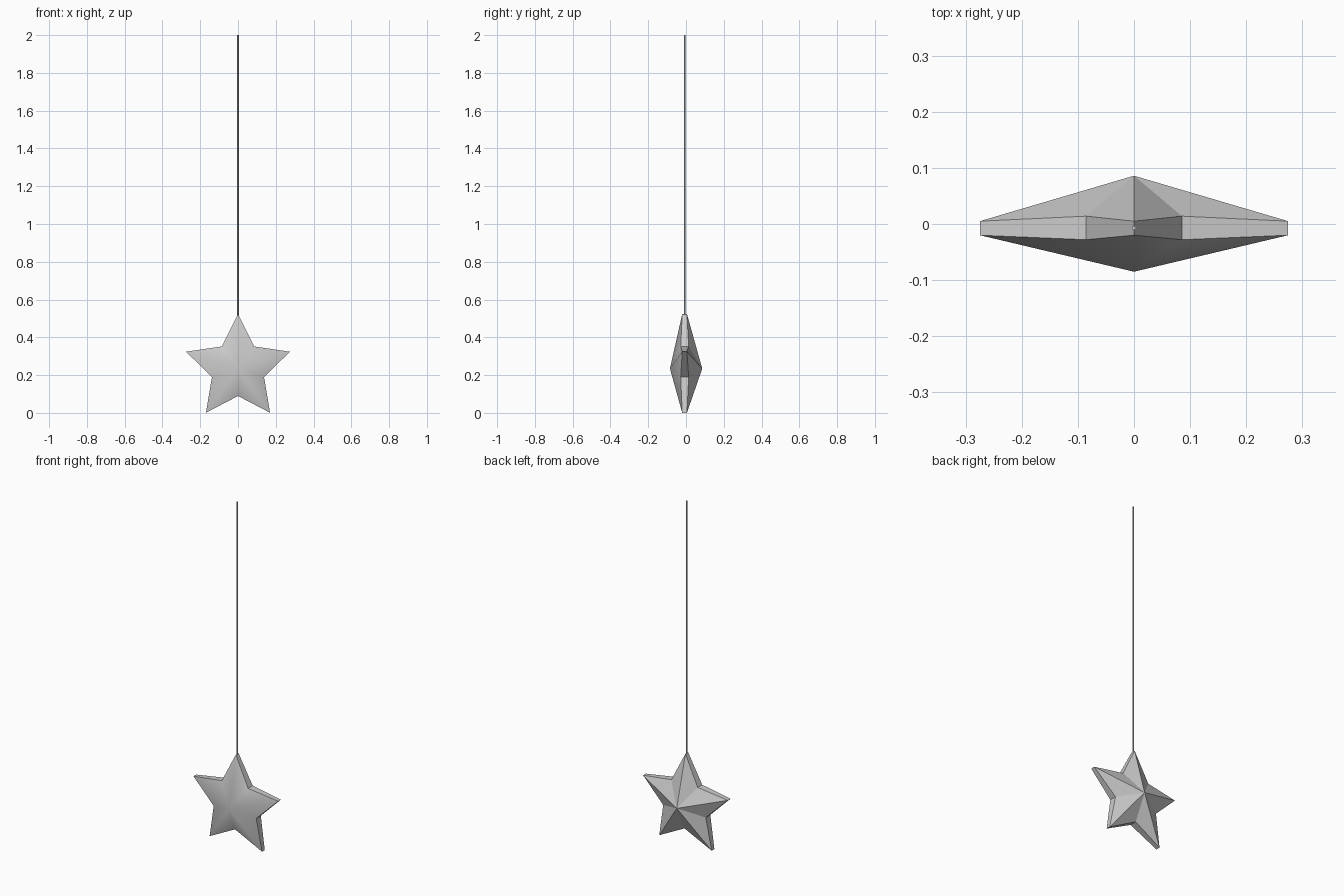
import bpy, bmesh
from math import sin, cos, pi

if "Cube" in bpy.data.objects:
    bpy.data.objects.remove(bpy.data.objects["Cube"])

CZ, R_TIP, R_IN = 0.2345, 0.289, 0.145

# Star: ten-point outline, thin rim, a raised peak on each side
bm = bmesh.new()
front, back = [], []
for i in range(10):
    tip = i % 2 == 0
    r = R_TIP if tip else R_IN
    a = i * pi / 5
    x, z = r * sin(a), CZ + r * cos(a)
    front.append(bm.verts.new((x, -0.020 if tip else -0.028, z)))
    back.append(bm.verts.new((x, 0.005 if tip else 0.014, z)))
front_peak = bm.verts.new((0, -0.085, CZ))
back_peak = bm.verts.new((0, 0.086, CZ))
for i in range(10):
    j = (i + 1) % 10
    bm.faces.new((front_peak, front[i], front[j])).smooth = True   # soft front
    bm.faces.new((back_peak, back[j], back[i]))                    # faceted back
    bm.faces.new((front[i], back[i], back[j], front[j]))           # rim
bmesh.ops.recalc_face_normals(bm, faces=bm.faces)
for e in bm.edges:
    e.smooth = all(f.smooth for f in e.link_faces)
mesh = bpy.data.meshes.new("star")
bm.to_mesh(mesh)
bm.free()
bpy.context.collection.objects.link(bpy.data.objects.new("star", mesh))

# Hanging string from the top tip
z0, z1 = 0.51, 2.0
bpy.ops.mesh.primitive_cylinder_add(vertices=8, radius=0.004, depth=z1 - z0,
                                    location=(0, -0.007, (z0 + z1) / 2))
string = bpy.context.object
string.name = "hanging_string"
bpy.ops.object.shade_smooth_by_angle(angle=pi / 3)
